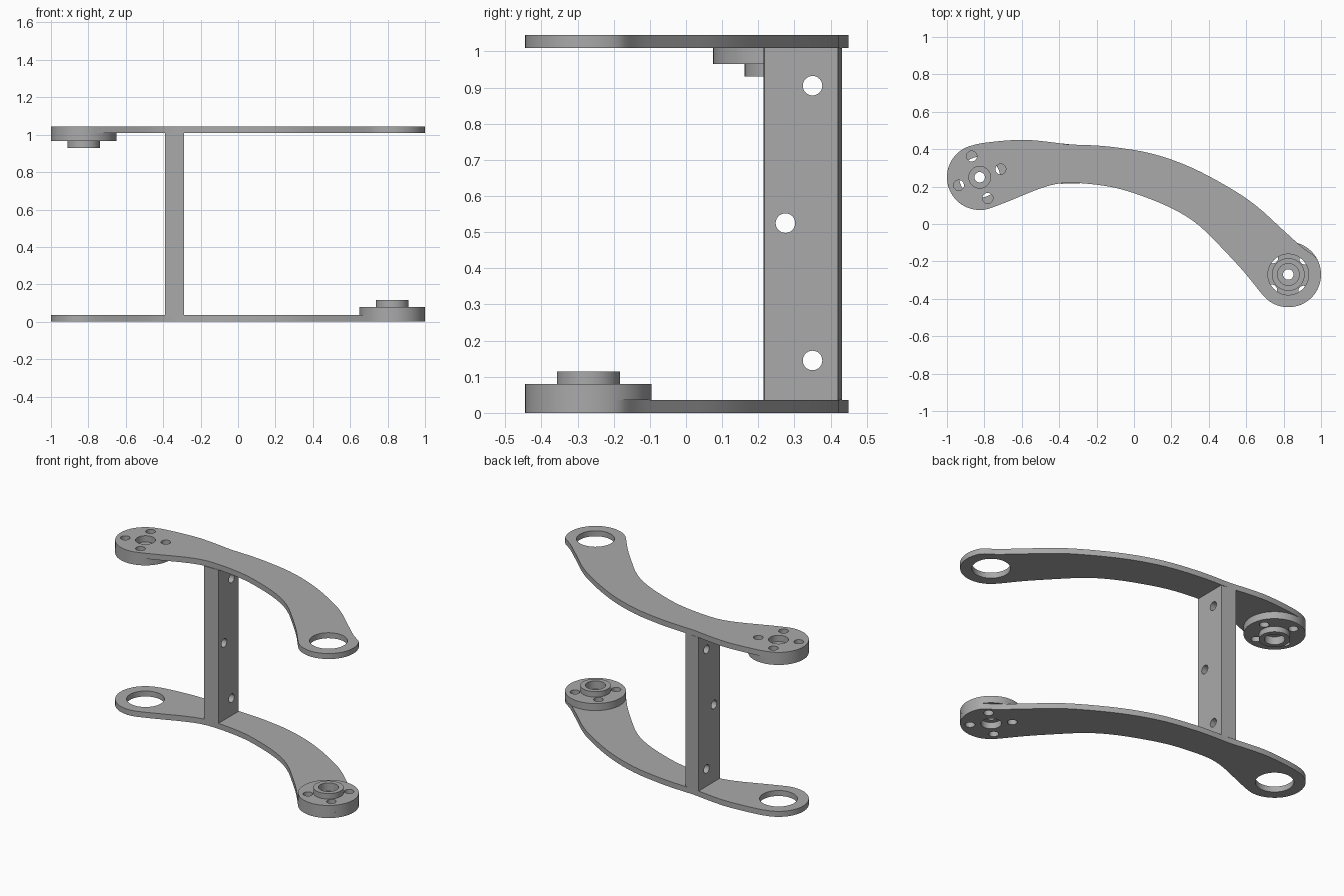
import bpy, bmesh, math
from mathutils import Vector

if "Cube" in bpy.data.objects:
    bpy.data.objects.remove(bpy.data.objects["Cube"], do_unlink=True)

grey = bpy.data.materials.new("plain grey")
grey.use_nodes = True
grey.diffuse_color = (0.4, 0.4, 0.4, 1)
grey.node_tree.nodes["Principled BSDF"].inputs["Base Color"].default_value = (0.4, 0.4, 0.4, 1)

THICK, HEIGHT, END_R = 0.035, 1.045, 0.175
LEFT_END, RIGHT_END = Vector((-0.825, 0.25)), Vector((0.825, -0.27))


def make_object(name, bm):
    bmesh.ops.recalc_face_normals(bm, faces=bm.faces)
    mesh = bpy.data.meshes.new(name)
    bm.to_mesh(mesh)
    bm.free()
    mesh.materials.append(grey)
    obj = bpy.data.objects.new(name, mesh)
    bpy.context.collection.objects.link(obj)
    return obj


def prism(name, outline, z0, z1):
    bm = bmesh.new()
    face = bm.faces.new([bm.verts.new((x, y, z0)) for x, y in outline])
    top = bmesh.ops.extrude_face_region(bm, geom=[face])["geom"]
    verts = [v for v in top if isinstance(v, bmesh.types.BMVert)]
    bmesh.ops.translate(bm, verts=verts, vec=(0, 0, z1 - z0))
    return make_object(name, bm)


def arc(center, radius, start, end, steps):
    angles = [math.radians(start + (end - start) * i / steps) for i in range(steps + 1)]
    return [center + radius * Vector((math.cos(a), math.sin(a))) for a in angles]


def cylinder(name, center, radius, z0, z1, sides=48):
    return prism(name, arc(center, radius, 0, 360, sides)[:-1], min(z0, z1), max(z0, z1))


def smooth_path(points, steps=4):
    # Catmull-Rom curve through the inner points
    pts = [Vector(p) for p in points]
    path = []
    for a, b, c, d in zip(pts, pts[1:], pts[2:], pts[3:]):
        for i in range(steps):
            t = i / steps
            path.append(0.5 * (2 * b + (c - a) * t + (2 * a - 5 * b + 4 * c - d) * t ** 2
                               + (3 * b - a - 3 * c + d) * t ** 3))
    return path + [pts[-2]]


def cut(obj, cutters):
    for cutter in cutters:
        mod = obj.modifiers.new("hole", "BOOLEAN")
        mod.operation, mod.solver, mod.object = "DIFFERENCE", "EXACT", cutter
    bpy.context.view_layer.update()
    graph = bpy.context.evaluated_depsgraph_get()
    mesh = bpy.data.meshes.new_from_object(obj.evaluated_get(graph))
    obj.modifiers.clear()
    obj.data = mesh


def discard(cutters):
    for cutter in cutters:
        bpy.data.objects.remove(cutter, do_unlink=True)


# Curved arm outline: back edge, right end, front edge, left end
right_arc = arc(RIGHT_END, END_R, 30, -138, 28)
left_arc = arc(LEFT_END, END_R, 292, 102, 32)
back_hump = smooth_path([(-0.93, 0.38), left_arc[-1], (-0.75, 0.44), (-0.61, 0.45),
                         (-0.5, 0.444), (-0.35, 0.425), (-0.25, 0.41)])
back_sweep = smooth_path([(-0.4, 0.425), (-0.25, 0.422), (-0.1, 0.41), (0.1, 0.375), (0.3, 0.305),
                          (0.5, 0.2), (0.65, 0.1), (0.8, -0.035), (0.9, -0.125), right_arc[0], (1.0, -0.25)])
front_edge = smooth_path([(0.74, -0.42), right_arc[-1], (0.6, -0.27), (0.5, -0.16), (0.35, -0.01),
                          (0.2, 0.085), (0, 0.165), (-0.15, 0.203), (-0.32, 0.22), (-0.42, 0.213),
                          (-0.52, 0.183), (-0.65, 0.13), left_arc[0], (-0.83, 0.07)])
outline = back_hump[1:] + back_sweep + right_arc[1:] + front_edge[1:-1] + left_arc


def build_arm(label, boss, ring, base, up, turn):
    def z(h):
        return base + up * h

    # Flat plate with a stepped boss on its inner side
    parts = [prism(label + "_arm", outline, min(z(0), z(THICK)), max(z(0), z(THICK))),
             cylinder(label + "_boss", boss, END_R, z(THICK), z(0.08), 64),
             cylinder(label + "_boss_collar", boss, 0.0875, z(0.08), z(0.115))]
    # Bore with a counterbore at each side, four screw holes and the large ring hole
    cutters = [cylinder("cutter", boss, 0.028, z(-0.1), z(0.2), 32),
               cylinder("cutter", boss, 0.058, z(-0.1), z(0.04)),
               cylinder("cutter", boss, 0.058, z(0.065), z(0.2)),
               cylinder("cutter", ring, 0.109, z(-0.1), z(0.2), 64)]
    for p in arc(boss, 0.12, turn, turn + 270, 3):
        cutters.append(cylinder("cutter", p, 0.028, z(-0.1), z(0.2), 24))
    for part in parts:
        cut(part, cutters)
    discard(cutters)
    return parts


parts = build_arm("lower", RIGHT_END, LEFT_END, 0, 1, 43)
parts += build_arm("upper", LEFT_END, RIGHT_END, HEIGHT, -1, 21)

# Upright post between the arms, with three cross holes
post = prism("post", [(-0.39, 0.215), (-0.29, 0.217), (-0.29, 0.42), (-0.39, 0.431)],
             THICK, HEIGHT - THICK)
drills = []
for y, height in ((0.35, 0.145), (0.275, 0.525), (0.35, 0.905)):
    drill = cylinder("cutter", Vector((0, 0)), 0.027, -0.2, 0.2, 32)
    drill.rotation_euler.y = math.pi / 2
    drill.location = (-0.34, y, height)
    drills.append(drill)
cut(post, drills)
discard(drills)
parts.append(post)

# Smooth the round walls and keep the rims sharp
bpy.ops.object.select_all(action="DESELECT")
for part in parts:
    part.select_set(True)
bpy.context.view_layer.objects.active = post
bpy.ops.object.shade_smooth_by_angle(angle=math.radians(30))
